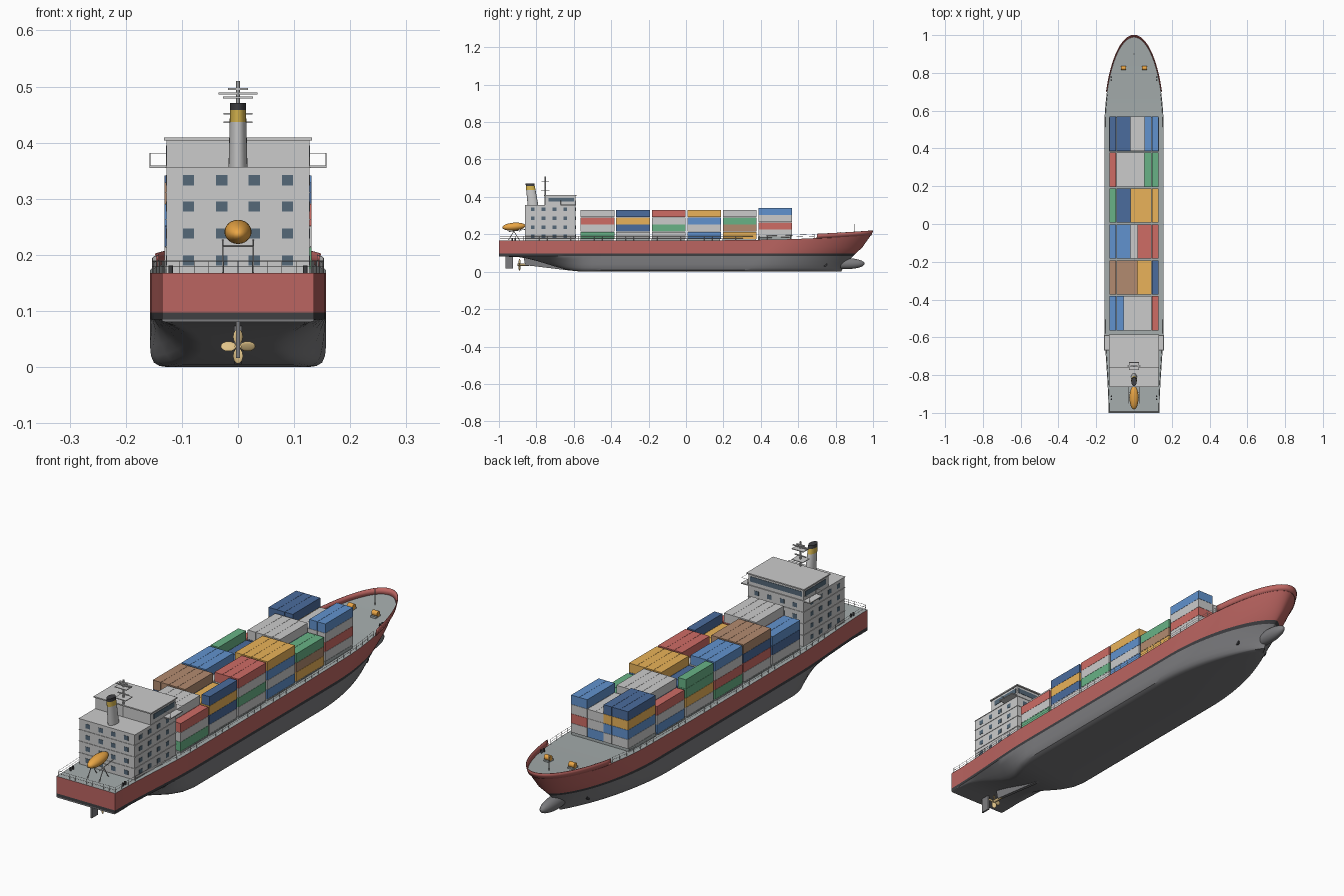
import bpy, bmesh, math
from mathutils import Vector, Matrix

if "Cube" in bpy.data.objects:
    bpy.data.objects.remove(bpy.data.objects["Cube"])

def mat(name, r, g, b):
    m = bpy.data.materials.new(name)
    m.diffuse_color = (r, g, b, 1)
    m.use_nodes = True
    m.node_tree.nodes["Principled BSDF"].inputs["Base Color"].default_value = m.diffuse_color
    return m

RED, LOW, DARK = mat("hull_red", .5, .13, .12), mat("antifouling", .2, .2, .21), mat("black", .05, .05, .055)
DECK, WHITE, GLASS = mat("deck_grey", .38, .42, .42), mat("white", .68, .68, .68), mat("glass", .09, .14, .19)
GOLD, ORANGE, BRASS = mat("gold", .7, .48, .08), mat("orange", .82, .38, .06), mat("brass", .75, .55, .25)
CARGO = dict(b=mat("blue", .12, .29, .62), n=mat("navy", .07, .15, .34), w=mat("pale", .66, .67, .68),
             r=mat("red", .62, .15, .13), g=mat("green", .14, .45, .24), o=mat("amber", .82, .45, .1),
             t=mat("tan", .45, .26, .16))

def finish(name, bm, mats, smooth=None):
    bmesh.ops.recalc_face_normals(bm, faces=bm.faces)
    me = bpy.data.meshes.new(name)
    bm.to_mesh(me)
    bm.free()
    for m in mats:
        me.materials.append(m)
    ob = bpy.data.objects.new(name, me)
    bpy.context.collection.objects.link(ob)
    if smooth:
        bpy.context.view_layer.objects.active = ob
        bpy.ops.object.select_all(action='DESELECT')
        ob.select_set(True)
        bpy.ops.object.shade_smooth_by_angle(angle=math.radians(smooth))
    return ob

def boxes(name, items, m):
    """items: (x0, x1, y0, y1, z0, z1)"""
    bm = bmesh.new()
    for x0, x1, y0, y1, z0, z1 in items:
        M = Matrix.Translation(((x0+x1)/2, (y0+y1)/2, (z0+z1)/2)) @ Matrix.Diagonal((x1-x0, y1-y0, z1-z0, 1))
        bmesh.ops.create_cube(bm, size=1, matrix=M)
    return finish(name, bm, [m])

def ball(name, c, r, m, tilt=0):
    bm = bmesh.new()
    bmesh.ops.create_uvsphere(bm, u_segments=24, v_segments=16, radius=1,
        matrix=Matrix.Translation(c) @ Matrix.Rotation(tilt, 4, 'X') @ Matrix.Diagonal((*r, 1)))
    return finish(name, bm, [m], 40)

def rods(name, segs, r, m, sides=6):
    """straight round bars between point pairs"""
    bm = bmesh.new()
    for a, b in segs:
        a, b = Vector(a), Vector(b)
        M = Matrix.Translation((a+b)/2) @ (b-a).to_track_quat('Z', 'Y').to_matrix().to_4x4()
        bmesh.ops.create_cone(bm, cap_ends=True, segments=sides, radius1=r, radius2=r, depth=(b-a).length, matrix=M)
    return finish(name, bm, [m], 40)

# ---- hull: lofted sections, level by level
BEAM = .157
LEVELS = [(0, .8), (.002, .89), (.008, .955), (.02, .988), (.04, 1), (.065, 1), (.085, 1), (.097, 1), (.13, 1), (.17, 1)]

def ease(t):
    t = max(0, min(1, t))
    return t*t*(3-2*t)

def sheer(y):
    return .168 + .03*max(0, (y-.2)/.8)**2

def stern_width(y, z):
    q = ease((-.5-y)/.45)
    low = max(0, 1-z/.085)
    return (1 - .14*ease((-.5-y)/.5)) * (1 - 1.9*q*(1-q)*low)

def bow_point(t, z, f):
    h = min(1, z/.17)
    yb = .3 + .2*h
    stem = .83 + .16*h**1.3
    return BEAM*f*max(0, 1-t*t)**(.5+.35*(1-h)), yb + t*(stem-yb)

def section(s, t, z, f):
    if t is None:
        x, y = BEAM*f*stern_width(s, z), s
        zmin = .08*ease((-.55-y)/.38)
        zz = zmin + z*(1-zmin/.085) if z < .085 else z
    else:
        x, y = bow_point(t, z, f)
        zz = z
    return Vector((x, y, sheer(y) if z == .17 else zz))

stations = [(-1+i*.05, None) for i in range(25)] + [(0, math.sin(i/28*math.pi/2)) for i in range(29)]
bm = bmesh.new()
rings = []
for s, t in stations:
    half = [section(s, t, z, f) for z, f in LEVELS]
    ring = [Vector((-p.x, p.y, p.z)) for p in reversed(half)] + half
    rings.append([bm.verts.new(p) for p in ring])
n = len(LEVELS)
for A, B in zip(rings, rings[1:]):
    for k in range(2*n-1):
        lev = max(k, 2*n-1-k-1) - n + 1 if k != n-1 else 0
        fc = bm.faces.new((A[k], A[k+1], B[k+1], B[k]))
        fc.material_index = 0 if lev >= 8 else 2 if lev == 7 else 1
        if lev < 7:
            fc.material_index = 1
    bm.faces.new((A[0], B[0], B[-1], A[-1])).material_index = 3
R = rings[0]
for k in range(n-1):    # transom strips
    bm.faces.new((R[k], R[k+1], R[2*n-2-k], R[2*n-1-k])).material_index = 0 if k < 2 else 2 if k == 2 else 1
bmesh.ops.remove_doubles(bm, verts=bm.verts, dist=1e-5)
finish("hull", bm, [RED, LOW, DARK, DECK], 35)

# ---- bow bulwark
bm = bmesh.new()
prev = None
for i in range(-24, 25):
    a = math.copysign(1, i)*(math.pi/2)*(abs(i)/24)
    t = math.cos(a*.735)
    x, y = bow_point(t, .17, 1)
    x = math.copysign(x, i)
    cur = (bm.verts.new((x, y, sheer(y)-.002)), bm.verts.new((x*1.02, y+.01*t, sheer(y)+.023)))
    if prev:
        bm.faces.new((prev[0], cur[0], cur[1], prev[1]))
    prev = cur
bul = finish("bow_bulwark", bm, [RED], 40)
sol = bul.modifiers.new("thickness", 'SOLIDIFY')
sol.thickness, sol.offset = .003, 0

ball("bulbous_bow", (0, .86, .043), (.026, .095, .029), LOW)

# ---- skeg, shaft, rudder, propeller
def plate(name, yz, th, m):
    bm = bmesh.new()
    L, Rr = [[bm.verts.new((sx*th/2, y, z)) for y, z in yz] for sx in (-1, 1)]
    bm.faces.new(L)
    bm.faces.new(Rr)
    for i in range(len(yz)):
        j = (i+1) % len(yz)
        bm.faces.new((L[i], L[j], Rr[j], Rr[i]))
    return finish(name, bm, [m])

plate("skeg", [(-.55, .001), (-.62, .006), (-.86, .035), (-.87, .085), (-.55, .05)], .014, LOW)
plate("rudder", [(-.965, .016), (-.925, .016), (-.925, .088), (-.965, .088)], .007, LOW)
rods("propeller_shaft", [((0, -.84, .037), (0, -.9, .037))], .006, BRASS, 12)
bm = bmesh.new()
for k in range(4):
    M = (Matrix.Translation((0, -.89, .037)) @ Matrix.Rotation(k*math.pi/2, 4, 'Y') @ Matrix.Translation((0, 0, .017))
         @ Matrix.Rotation(.5, 4, 'Z') @ Matrix.Diagonal((.01, .002, .014, 1)))
    bmesh.ops.create_uvsphere(bm, u_segments=12, v_segments=8, radius=1, matrix=M)
finish("propeller_blades", bm, [BRASS], 50)
tx = bow_point(.8, .04, 1)
rods("bow_thruster", [((-tx[0]-.002, tx[1]-.01, .04), (tx[0]+.002, tx[1]-.01, .04))], .012, DARK, 16)

# ---- hatch coamings and containers: (columns, tiers from bottom to top) per group, left to right
boxes("hatch_coamings", [(-.132, .132, -.565+.19*i, -.375+.19*i-.012, .15, .175 if i < 5 else .187) for i in range(6)], DECK)
BAYS = [[(2, "wnb"), (4, "gbrw"), (1, "gwr")],
        [(4, "wrnt"), (2, "gwo"), (1, "wnon")],
        [(3, "grwb"), (1, "wbw"), (3, "wgwr")],
        [(1, "wogg"), (2, "brn"), (4, "bwbo")],
        [(1, "bwr"), (4, "wonw"), (2, "otg")],
        [(3, "wbon"), (2, "bww"), (2, "wrwb")]]
cargo = {k: [] for k in CARGO}
CW, CH = .0375, .0388
for i, bay in enumerate(BAYS):
    y0, base, col = -.563+.19*i, .175 if i < 5 else .187, 0
    for count, tiers in bay:
        for c in range(col, col+count):
            for k, key in enumerate(tiers):
                x0, z0 = -.13125+c*CW, base+k*CH
                cargo[key].append((x0+.0004, x0+CW-.0004, y0, y0+.181, z0, z0+CH-.0008))
        col += count
for key, items in cargo.items():
    boxes("containers_" + CARGO[key].name, items, CARGO[key])

# ---- accommodation block, bridge and wings
boxes("accommodation", [(-.127, .127, -.86, -.59, .16, .355)], WHITE)
boxes("floor_ledges", [(-.129, .129, -.862, -.588, z, z+.002) for z in (.214, .262, .31, .355)], WHITE)
boxes("bridge", [(-.127, .127, -.755, -.592, .355, .405)], WHITE)
boxes("bridge_roof", [(-.132, .132, -.76, -.586, .404, .409)], WHITE)
boxes("bridge_windows", [(-.12, .12, -.6, -.5905, .374, .395), (-.1285, .1285, -.735, -.6, .374, .395)], GLASS)
boxes("bridge_wings", [(-.158, .158, -.67, -.588, .355, .359)], WHITE)
win = []
for z in (.19, .238, .286, .333):
    for x in (-.088, -.029, .029, .088):
        win += [(x-.01, x+.01, -.861, -.85, z-.009, z+.009), (x-.01, x+.01, -.6, -.589, z-.009, z+.009)]
    for y in (-.82, -.762, -.703, -.645):
        win += [(-.128, .128, y-.01, y+.01, z-.009, z+.009)]
boxes("cabin_windows", win, GLASS)

# ---- funnel: raked oval rings
bm = bmesh.new()
spec = [(.35, 1.1), (.437, .96), (.458, .92), (.471, .9)]
prev = None
for z, sc in spec:
    cur = [bm.verts.new((.0155*sc*math.cos(a), -.818-.14*(z-.355)+.026*sc*math.sin(a), z))
           for a in [2*math.pi*k/24 for k in range(24)]]
    if prev:
        for k in range(24):
            fc = bm.faces.new((prev[k], prev[(k+1) % 24], cur[(k+1) % 24], cur[k]))
            fc.material_index = {.437: 0, .458: 1, .471: 2}[z]
    prev = cur
bm.faces.new(prev).material_index = 2
finish("funnel", bm, [WHITE, GOLD, DARK], 40)

# ---- radar mast
rods("mast", [((0, -.752, .355), (0, -.752, .51))], .004, WHITE, 8)
boxes("mast_arms", [(-w, w, -.752-d, -.752+d, z, z+.003) for w, d, z in
      ((.026, .022, .435), (.026, .003, .45), (.027, .02, .479), (.035, .003, .486), (.018, .004, .494))], WHITE)

# ---- lifeboat with launching frame
ball("lifeboat", (0, -.92, .241), (.024, .062, .021), ORANGE, .08)
fr = []
for x in (-.027, .027):
    fr += [((x, -.95, .168), (x, -.92, .216)), ((x, -.89, .168), (x, -.92, .216)), ((x, -.95, .214), (x, -.86, .226))]
rods("lifeboat_frame", fr + [((-.027, y, .216), (.027, y, .216)) for y in (-.92, -.89)], .0018, WHITE)

# ---- deck fittings
rods("bollards", [((sx*x, y+d, sheer(y)-.003), (sx*x, y+d, sheer(y)+.013)) for sx in (-1, 1)
     for x, y in ((.12, .77), (.12, -.92)) for d in (-.008, .008)], .004, DARK, 10)
for sx, side in ((-1, "left"), (1, "right")):
    x = sx*.056
    boxes("winch_base_" + side, [(x-.012, x+.012, .808, .84, .18, .193)], DECK)
    rods("winch_drum_" + side, [((x-.013, .825, .2), (x+.013, .825, .2))], .011, ORANGE, 14)
rods("foremast", [((0, .9, .185), (0, .9, .255))], .002, WHITE, 8)

# ---- railings along the deck edge, across the stern and on the bridge wings
segs = []
def edge(y):
    if y > .5:
        return BEAM*math.sqrt(1-((y-.5)/.49)**2)-.004
    return BEAM*stern_width(y, .17)-.004
ys = [-.994+i*.042 for i in range(41)]
paths = [[Vector((sx*edge(y), y, sheer(y))) for y in ys] for sx in (-1, 1)]
paths.append([Vector((-.13+i*.026, -.994, .168)) for i in range(11)])
for p in paths:
    for a, b in zip(p, p[1:]):
        segs += [(a+Vector((0, 0, h)), b+Vector((0, 0, h))) for h in (.011, .021)]
    segs += [(a, a+Vector((0, 0, .021))) for a in p]
for sx in (-1, 1):
    c = [Vector((sx*x, y, .359)) for x, y in ((.128, -.669), (.157, -.669), (.157, -.589), (.128, -.589))]
    up = Vector((0, 0, .022))
    segs += [(a+up, b+up) for a, b in zip(c, c[1:])] + [(a, a+up) for a in c]
rods("railings", segs, .0007, WHITE, 4)
